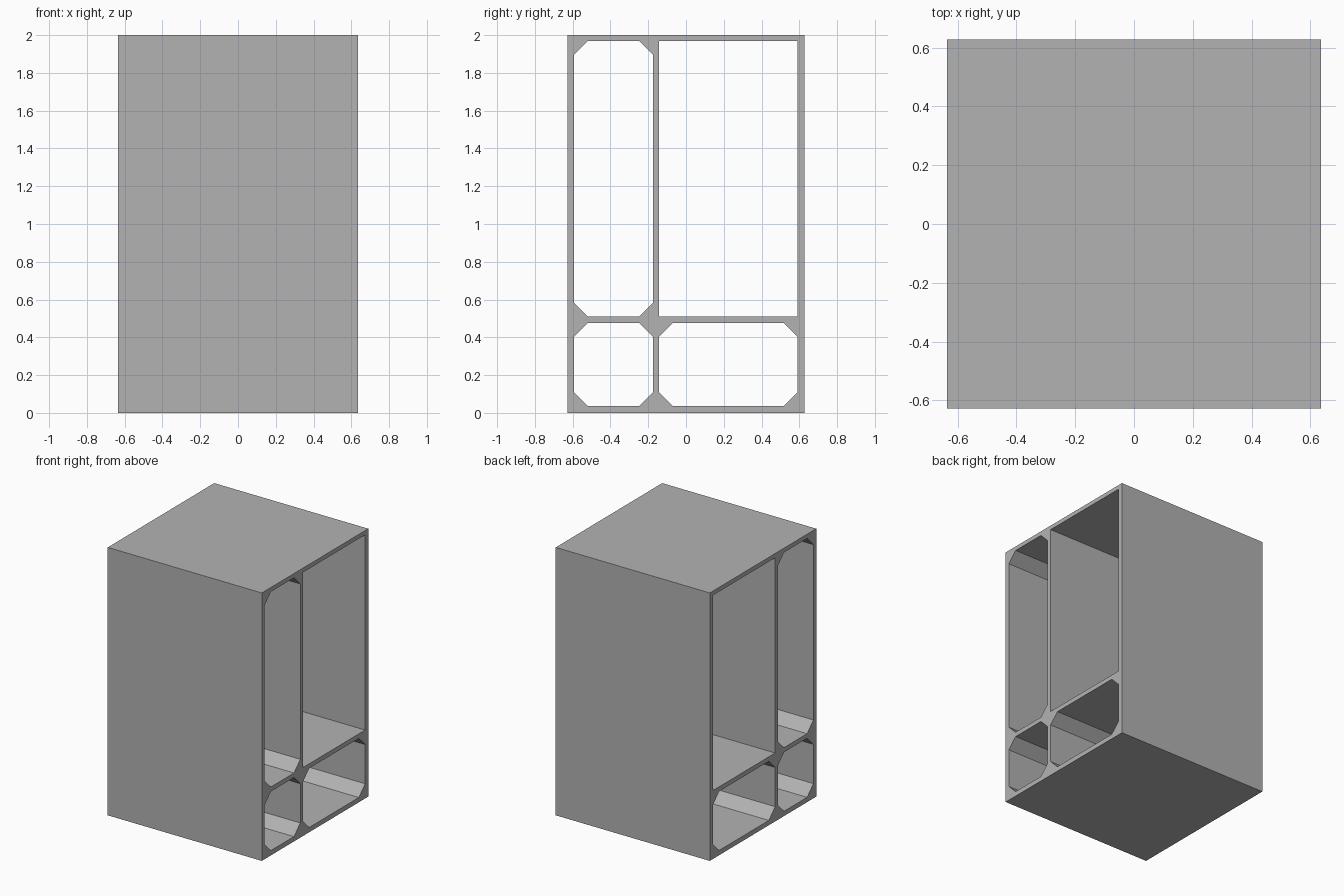
import bpy
import bmesh
from math import pi
from mathutils import Matrix

cube = bpy.data.objects.get("Cube")
if cube:
    bpy.data.objects.remove(cube, do_unlink=True)

WIDTH = 1.272
HALF_DEPTH = 0.628
HEIGHT = 2.0
CHAMFER = 0.074

# Compartment limits in depth (y) and height (z)
FRONT, BACK = (-0.594, -0.174), (-0.143, 0.591)
LOWER, UPPER = (0.036, 0.477), (0.511, 1.968)


def outline(ys, zs, c=0.0):
    """Rectangle in the y-z plane, with corners cut by c."""
    (a, b), (lo, hi) = ys, zs
    if not c:
        return [(a, lo), (b, lo), (b, hi), (a, hi)]
    return [(a + c, lo), (b - c, lo), (b, lo + c), (b, hi - c),
            (b - c, hi), (a + c, hi), (a, hi - c), (a, lo + c)]


# Shell profile: outer rectangle with four openings
profiles = [
    outline((-HALF_DEPTH, HALF_DEPTH), (0, HEIGHT)),
    outline(FRONT, LOWER, CHAMFER),
    outline(FRONT, UPPER, CHAMFER),
    outline(BACK, LOWER, CHAMFER),
    outline(BACK, UPPER),
]
curve = bpy.data.curves.new("shelf_profile", "CURVE")
curve.dimensions = "2D"
curve.fill_mode = "BOTH"
curve.extrude = WIDTH / 2
for points in profiles:
    spline = curve.splines.new("POLY")
    spline.points.add(len(points) - 1)
    for point, (y, z) in zip(spline.points, points):
        point.co = (y, z, 0, 1)
    spline.use_cyclic_u = True

# Extruded profile becomes one welded solid running along x
helper = bpy.data.objects.new("profile_helper", curve)
bpy.context.collection.objects.link(helper)
bpy.context.view_layer.update()
evaluated = helper.evaluated_get(bpy.context.evaluated_depsgraph_get())
mesh = bpy.data.meshes.new_from_object(evaluated)
bpy.data.objects.remove(helper, do_unlink=True)
bpy.data.curves.remove(curve)

bm = bmesh.new()
bm.from_mesh(mesh)
bmesh.ops.remove_doubles(bm, verts=bm.verts, dist=0.0001)
turn = Matrix.Rotation(pi / 2, 4, "Z") @ Matrix.Rotation(pi / 2, 4, "X")
bmesh.ops.transform(bm, matrix=turn, verts=bm.verts)
bmesh.ops.recalc_face_normals(bm, faces=bm.faces)
for face in bm.faces:
    face.smooth = False
    face.material_index = 0
bm.to_mesh(mesh)
bm.free()

# Plain grey finish
grey = bpy.data.materials.new("light_grey")
grey.use_nodes = True
colour = (0.448, 0.448, 0.448, 1)
grey.diffuse_color = colour
grey.node_tree.nodes["Principled BSDF"].inputs["Base Color"].default_value = colour
mesh.materials.clear()
mesh.materials.append(grey)

mesh.name = "shelf_frame"
shelf = bpy.data.objects.new("shelf_frame", mesh)
bpy.context.collection.objects.link(shelf)
